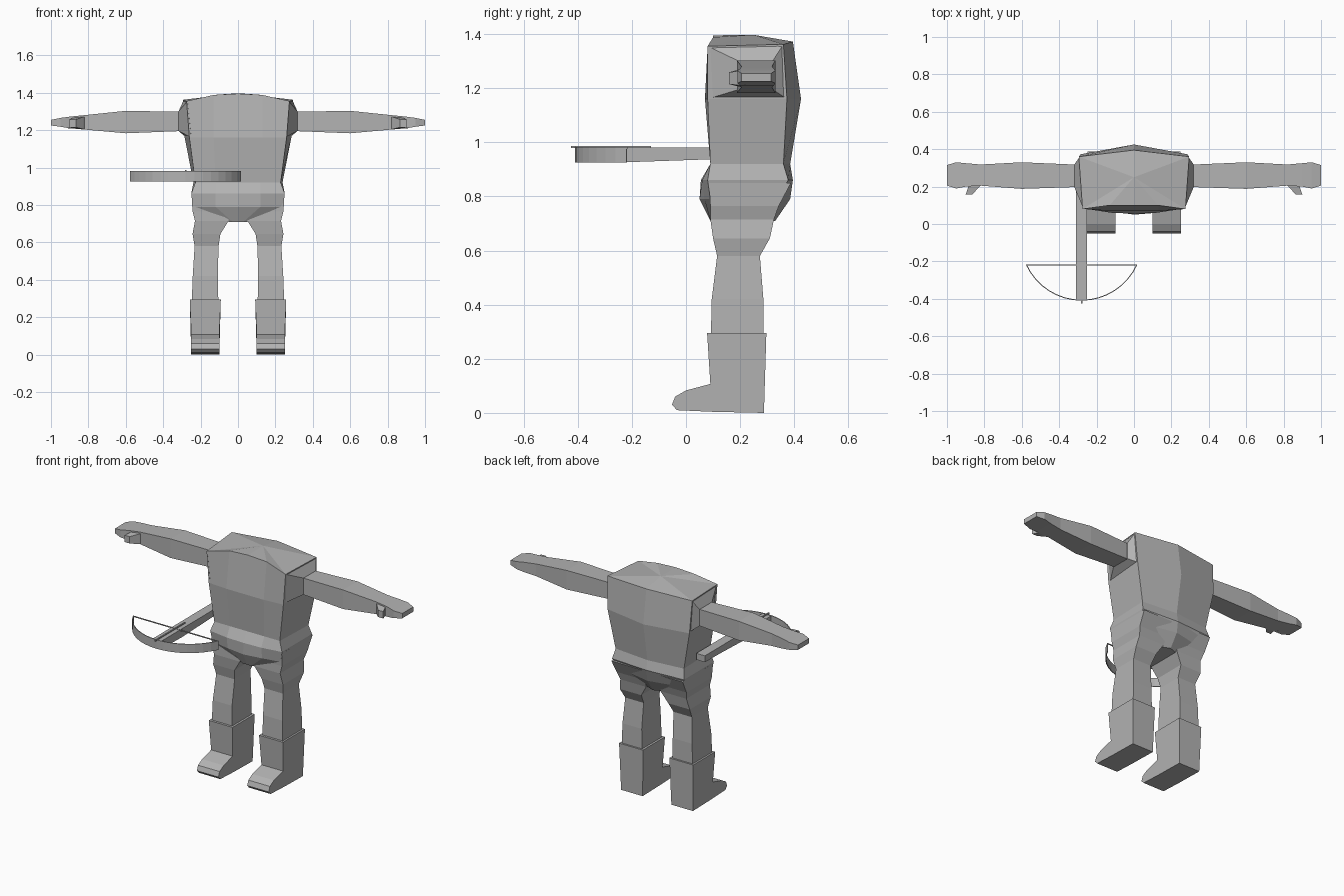
import bpy, bmesh, math
from mathutils import Vector

cube = bpy.data.objects.get("Cube")
if cube:
    bpy.data.objects.remove(cube, do_unlink=True)

grey = bpy.data.materials.new("plain_grey")
grey.use_nodes = True
COLOR = (0.45, 0.45, 0.45, 1)
grey.diffuse_color = COLOR
grey.node_tree.nodes["Principled BSDF"].inputs["Base Color"].default_value = COLOR


def finish(name, bm):
    bmesh.ops.recalc_face_normals(bm, faces=bm.faces)
    mesh = bpy.data.meshes.new(name)
    bm.to_mesh(mesh)
    bm.free()
    mesh.materials.append(grey)
    ob = bpy.data.objects.new(name, mesh)
    bpy.context.collection.objects.link(ob)
    return ob


def loft(name, rings, side=1, peak=None):
    """Skin a list of equal-length closed rings; peak turns the last cap into a fan."""
    bm = bmesh.new()
    loops = [[bm.verts.new((x * side, y, z)) for x, y, z in r] for r in rings]
    n = len(loops[0])
    for a, b in zip(loops, loops[1:]):
        for i in range(n):
            j = (i + 1) % n
            bm.faces.new((a[i], a[j], b[j], b[i]))
    bm.faces.new(loops[0])
    if peak:
        tip = bm.verts.new(peak)
        for i in range(n):
            bm.faces.new((loops[-1][i], loops[-1][(i + 1) % n], tip))
    else:
        bm.faces.new(loops[-1])
    return finish(name, bm)


def flat_ring(z, x0, x1, y0, y1):
    return [(x0, y0, z), (x1, y0, z), (x1, y1, z), (x0, y1, z)]


def side_ring(x, y0, y1, z0, z1):
    return [(x, y0, z0), (x, y1, z0), (x, y1, z1), (x, y0, z1)]


def mirrored(half):
    """Complete a half ring running from front centre to back centre."""
    return half + [(-x, y, z) for x, y, z in half[-2:0:-1]]


def body_ring(z, front, quarter, corner, back_corner, back):
    return mirrored([(0, front, z), (*quarter, z), (*corner, z),
                     (*back_corner, z), (0, back, z)])


def box(name, lo, hi):
    return loft(name, [flat_ring(z, lo[0], hi[0], lo[1], hi[1]) for z in (lo[2], hi[2])])


# Torso with flared waist and tapering pelvis
shoulder_line = mirrored([(0, .10, 1.395), (.13, .10, 1.388), (.275, .08, 1.355),
                          (.295, .36, 1.362), (0, .395, 1.372)])
loft("torso", [
    body_ring(.71, .09, (.03, .09), (.05, .10), (.05, .31), .33),
    body_ring(.79, .05, (.12, .068), (.235, .09), (.235, .335), .385),
    body_ring(.86, .055, (.12, .06), (.25, .08), (.25, .378), .395),
    body_ring(.92, .09, (.12, .09), (.228, .09), (.238, .36), .385),
    body_ring(1.16, .07, (.13, .07), (.26, .08), (.285, .373), .425),
    shoulder_line], peak=(0, .25, 1.397))

for side, label in ((1, "left"), (-1, "right")):
    # Shoulder cap bridging the torso side to the arm
    loft(label + "_shoulder", [
        [(.25, .08, 1.16), (.275, .373, 1.16), (.29, .36, 1.362), (.27, .08, 1.355)],
        side_ring(.318, .195, .32, 1.195, 1.30)], side)

    # Arm and flat hand
    loft(label + "_arm", [
        side_ring(.30, .198, .317, 1.195, 1.298),
        side_ring(.60, .188, .33, 1.183, 1.303),
        side_ring(.82, .205, .318, 1.203, 1.28),
        side_ring(.90, .20, .325, 1.21, 1.272),
        side_ring(.95, .19, .33, 1.218, 1.265),
        side_ring(1.0, .205, .315, 1.225, 1.255)], side)

    # Thumb
    loft(label + "_thumb", [
        [(.81, .22, z0) for z0 in (1.205,)] + [(.91, .22, 1.21), (.91, .22, 1.265), (.81, .22, 1.272)],
        [(.825, .20, 1.205), (.885, .20, 1.21), (.885, .20, 1.265), (.825, .20, 1.27)],
        [(.865, .158, 1.215), (.90, .158, 1.215), (.90, .158, 1.258), (.865, .158, 1.258)]], side)

    # Leg
    loft(label + "_leg", [
        flat_ring(.28, .105, .247, .092, .286),
        flat_ring(.42, .108, .242, .095, .286),
        flat_ring(.58, .104, .232, .115, .273),
        flat_ring(.645, .094, .243, .10, .31),
        flat_ring(.715, .05, .23, .09, .325),
        flat_ring(.765, .045, .243, .09, .343),
        flat_ring(.85, .04, .248, .085, .388)], side)

    # Boot extruded across from its side profile, slightly wider at the cuff
    profile = [(.297, .295), (.288, 0), (.10, .004), (-.033, .01), (-.052, .03),
               (-.04, .06), (0, .083), (.09, .107), (.078, .295)]
    loft(label + "_boot", [
        [(base + out * (.008 if z > .2 else 0), y, z) for y, z in profile]
        for base, out in ((.10, -1), (.25, 1))], side)

# Crossbow stock alongside the right hip
MID = -.28
loft("crossbow_stock", [
    [(MID - .03, y, z0), (MID + .03, y, z0), (MID + .03, y, .98), (MID - .03, y, .98)]
    for y, z0 in ((-.405, .93), (-.2, .927), (.09, .937), (.255, .94))])
box("crossbow_bolt", (MID - .004, -.425, .978), (MID + .004, -.13, .986))

# Thin curved bow limb
HALF, SAG, STEPS = .297, .19, 16
radius = (HALF ** 2 + SAG ** 2) / (2 * SAG)
sweep = math.asin(HALF / radius)
sections = []
for i in range(STEPS + 1):
    a = sweep * (2 * i / STEPS - 1)
    outward = Vector((math.sin(a), -math.cos(a), 0))
    centre = Vector((MID, -.22 - SAG + radius, 0))
    inner, outer = (centre + outward * r for r in (radius - .005, radius))
    sections.append([(p.x, p.y, z) for p, z in
                     ((inner, .926), (outer, .926), (outer, .982), (inner, .982))])
loft("crossbow_bow", sections)

# Bowstring
box("crossbow_string", (MID - HALF, -.222, .976), (MID + HALF, -.217, .982))
